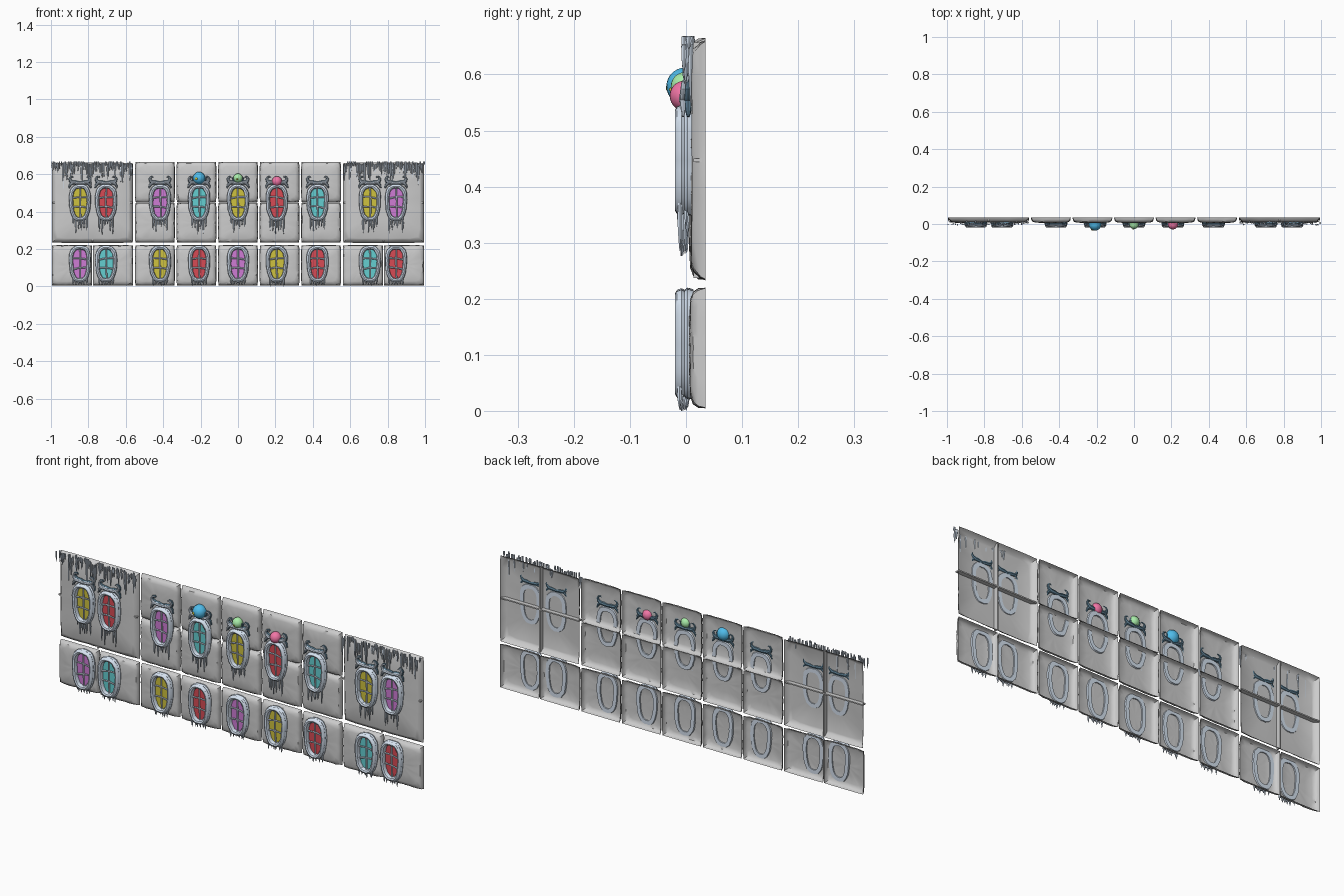
import bpy, bmesh, random
from math import sin, cos, pi, hypot, radians

if "Cube" in bpy.data.objects:
    bpy.data.objects.remove(bpy.data.objects["Cube"])

random.seed(4)


def material(name, rgb):
    m = bpy.data.materials.new(name)
    m.diffuse_color = (*rgb, 1)
    m.use_nodes = True
    m.node_tree.nodes["Principled BSDF"].inputs["Base Color"].default_value = m.diffuse_color
    return m


ICE = material("ice", (0.66, 0.75, 0.86))
DARK = material("dark_ice", (0.10, 0.19, 0.26))
GLASS = {"m": material("magenta", (0.62, 0.2, 0.66)), "t": material("teal", (0.13, 0.62, 0.64)),
         "y": material("yellow", (0.62, 0.54, 0.05)), "r": material("red", (0.68, 0.07, 0.09))}
BLUE = material("blue", (0.08, 0.5, 0.82))
GREEN = material("green", (0.4, 0.85, 0.4))
PINK = material("pink", (0.88, 0.18, 0.38))


def finish(bm, name, mat=None, angle=40, recalc=True):
    if recalc:
        bmesh.ops.recalc_face_normals(bm, faces=bm.faces)
    me = bpy.data.meshes.new(name)
    bm.to_mesh(me)
    bm.free()
    for p in me.polygons:
        p.use_smooth = True
    me.set_sharp_from_angle(angle=radians(angle))
    if mat:
        me.materials.append(mat)
    ob = bpy.data.objects.new(name, me)
    bpy.context.collection.objects.link(ob)
    return ob


def bridge(bm, a, b):
    n = len(a)
    for i in range(n):
        bm.faces.new((a[i], a[(i + 1) % n], b[(i + 1) % n], b[i]))


def outline(hw, hh, power, n, taper=0.0):
    # rounded rectangle; taper makes the top wider than the foot
    pts = []
    for i in range(n):
        c, s = cos(2 * pi * i / n), sin(2 * pi * i / n)
        k = (abs(c) ** power + abs(s) ** power) ** (-1 / power)
        pts.append((c * k * hw * (1 + taper * s * k), s * k * hh))
    return pts


def tube(bm, pts, y, sides=6, flat=1.0):
    # tapered tube along (x, z, radius) points in a plane of constant y
    prev = None
    for i, (x, z, r) in enumerate(pts):
        a, b = pts[max(i - 1, 0)], pts[min(i + 1, len(pts) - 1)]
        dx, dz = b[0] - a[0], b[1] - a[1]
        l = hypot(dx, dz)
        nx, nz = -dz / l, dx / l
        ring = []
        for k in range(sides):
            t = 2 * pi * k / sides
            ring.append(bm.verts.new((x + nx * r * cos(t), y + r * flat * sin(t), z + nz * r * cos(t))))
        if prev:
            bridge(bm, prev, ring)
        else:
            bm.faces.new(ring)
        prev = ring
    bm.faces.new(prev)


def icicle(bm, x, y, top, bottom, r):
    j = random.uniform(-0.3, 0.3) * r
    tube(bm, [(x, top, r * 0.8), (x + j, top * 0.6 + bottom * 0.4, r),
              (x - j, top * 0.25 + bottom * 0.75, r * 0.6), (x, bottom, r * 0.15)], y)


def stone(name, x, z, w, h, rings):
    # hollow stone block, open at the back, with a slightly uneven front
    bm = bmesh.new()
    prev = None
    for inset, y, power in rings:
        ring = []
        for px, pz in outline(w / 2 - inset, h / 2 - inset, power, 40):
            j = 0.0012 if inset > 0 else 0
            ring.append(bm.verts.new((x + px + random.uniform(-j, j), y + random.uniform(-j, j) * 0.6,
                                      z + pz + random.uniform(-j, j))))
        if prev:
            bridge(bm, prev, ring)
        prev = ring
    c = bm.verts.new((x, rings[-1][1], z))
    for i in range(len(prev)):
        bm.faces.new((prev[i], prev[(i + 1) % len(prev)], c))
    finish(bm, name)


SMALL = [(0, .035, 80), (.002, .022, 22), (.008, .013, 12), (.022, .008, 8), (.06, .006, 5)]
LARGE = [(0, .035, 80), (.004, .026, 50), (.016, .013, 22), (.024, .010, 16), (.12, .009, 8)]


# stone blocks
for i in range(-2, 3):
    for z, h in ((.1125, .215), (.34, .212), (.557, .216)):
        stone("middle_stone", i * .222, z, .212, h, SMALL)
for s in (-1, 1):
    for x in (.668, .888):
        stone("side_lower_stone", s * x, .1125, .215, .215, SMALL)
    stone("side_upper_stone", s * .778, .447, .434, .428, LARGE)
    # thin ribs inside the hollow back of the large blocks
    for sx, sz, z in ((.006, .42, .447), (.43, .006, .447)):
        bm = bmesh.new()
        bmesh.ops.create_cube(bm, size=1)
        for v in bm.verts:
            v.co = (s * .778 + v.co.x * sx, .0235 + v.co.y * .021, z + v.co.z * sz)
        finish(bm, "back_rib")

# fringe of icicles along the top of each side
for s in (-1, 1):
    bm = bmesh.new()
    for i in range(44):
        x = .568 + i * .426 / 43
        length = random.choice((.03, .05, .06, .08, .1, .135)) * random.uniform(.8, 1.1)
        r = random.uniform(.0035, .006)
        top = .668 - random.choice((0, 0, .006, .015))
        icicle(bm, s * x, random.uniform(-.004, .012), top, top - length, r)
    finish(bm, "icicle_fringe", ICE)

FRAME = [(.003, .013), (0, .003), (.004, -.003), (.001, -.008), (.004, -.016), (.011, -.020),
         (.018, -.017), (.022, -.009), (.022, .013)]


def window(x, z, colour, upper):
    hw, hh, n = .058, .099, 36
    # frame
    bm = bmesh.new()
    wob = [random.uniform(-.0012, .0012) for _ in range(n)]
    loops = []
    for d, y in FRAME:
        pts = outline(hw - d, hh - d, 2.7, n, .1)
        loops.append([bm.verts.new((x + p[0] + wob[i], y, z + p[1] + wob[i])) for i, p in enumerate(pts)])
    for i, lp in enumerate(loops):
        bridge(bm, lp, loops[(i + 1) % len(loops)])
    finish(bm, "window_frame", ICE)
    # glass
    bm = bmesh.new()
    bm.faces.new([bm.verts.new((x + a, 0, z + b)) for a, b in outline(hw - .019, hh - .019, 2.7, n, .1)])
    finish(bm, "window_glass", GLASS[colour])
    # glazing bars
    bm = bmesh.new()
    tube(bm, [(x + .003, z - .085, .004), (x + random.uniform(-.004, .004), z, .0045), (x, z + .085, .004)], -.005)
    for dz in (-.024, .027):
        t = random.uniform(-.006, .006)
        tube(bm, [(x - .04, z + dz - t, .0045), (x, z + dz + .004, .004), (x + .04, z + dz + t, .0045)], -.006)
    finish(bm, "glazing_bars", ICE)
    # drips under the frame
    bm = bmesh.new()
    foot = z - hh + .012
    for k in range(6):
        dx = -.036 + k * .0144
        drop = random.uniform(.025, .085) if upper else random.uniform(.02, .033)
        icicle(bm, x + dx, random.uniform(-.012, .003), foot + abs(dx) * .3, max(0, foot - drop), .0048)
    finish(bm, "frame_drips", ICE)
    if not upper:
        return
    # curled horns over the frame: dark body with a pale front edge
    for name, mat, y, k, sides in (("horn_body", DARK, .004, 1.0, 8), ("horn_front", ICE, -.005, .72, 8)):
        bm = bmesh.new()
        for s in (-1, 1):
            path = [(0, .104, .009), (.02, .107, .011), (.038, .108, .011), (.050, .116, .009),
                    (.054, .127, .007), (.049, .137, .005), (.039, .140, .004), (.033, .135, .002)]
            tube(bm, [(x + s * a, z + b, r * k) for a, b, r in path], y, sides)
            tube(bm, [(x + s * a, z + b, r * k) for a, b, r in
                      ((.04, .108, .009), (.053, .095, .007), (.059, .078, .003))], y, sides)
        finish(bm, name, mat)


for x, low, high in zip((-.845, -.705, -.417, -.208, 0, .208, .425, .705, .845), "mtyrmyrtr", "yrmtyrtym"):
    window(x, .12, low, False)
    window(x, .447, high, True)


def ball(name, x, y, z, r, mat, flat=1.0):
    bm = bmesh.new()
    bmesh.ops.create_uvsphere(bm, u_segments=24, v_segments=14, radius=r)
    for v in bm.verts:
        v.co = (x + v.co.x, y + v.co.y * flat, z + v.co.z)
    finish(bm, name, mat)


# coloured balls over three of the windows, each in a dark cradle
for name, x, z, r, mat in (("blue_ball", -.208, .579, .033, BLUE), ("green_ball", 0, .579, .025, GREEN),
                           ("pink_ball", .208, .562, .027, PINK)):
    ball(name, x, -.002, z, r, mat)
    bm = bmesh.new()
    tube(bm, [(x + r * 1.02 * sin(t), z - r * 1.02 * cos(t), .006) for t in
              [-1.7 + 3.4 * i / 12 for i in range(13)]], .001, 8, 1.4)
    finish(bm, "ball_cradle", DARK)
# small yellow spots on two balls
ball("yellow_spot", -.222, -.028, .576, .008, GLASS["y"])
ball("green_ball_spot", -.004, -.026, .573, .004, GLASS["y"])
